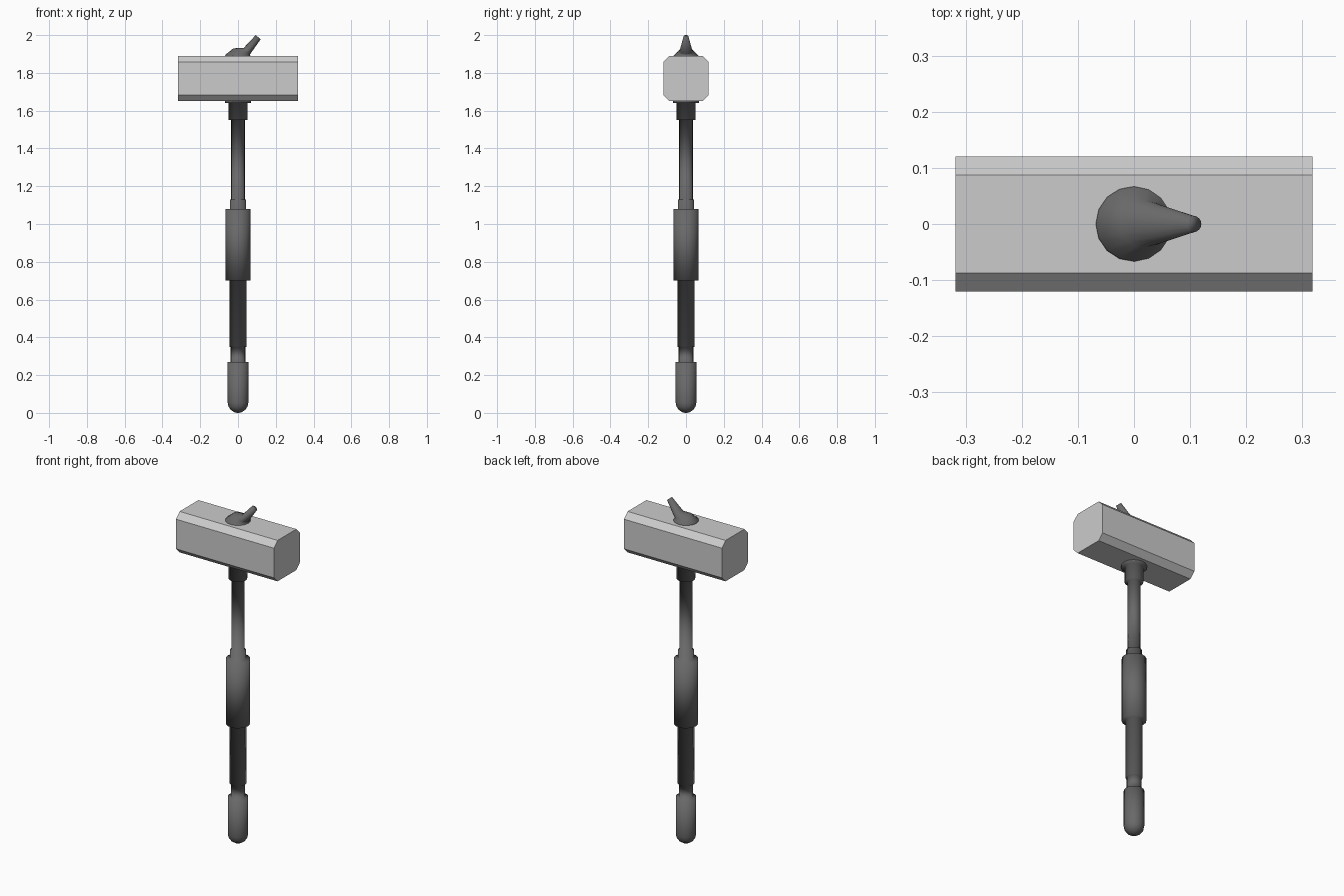
import bpy, bmesh
from math import sin, cos, pi

cube = bpy.data.objects.get("Cube")
if cube:
    bpy.data.objects.remove(cube, do_unlink=True)

SIDES = 16


def material(name, value):
    m = bpy.data.materials.new(name)
    m.use_nodes = True
    colour = (value, value, value, 1)
    m.diffuse_color = colour
    m.node_tree.nodes["Principled BSDF"].inputs["Base Color"].default_value = colour
    return m


def finish(bm, name, mat, smooth):
    bmesh.ops.recalc_face_normals(bm, faces=bm.faces)
    for f in bm.faces:
        f.smooth = smooth
    mesh = bpy.data.meshes.new(name)
    bm.to_mesh(mesh)
    bm.free()
    mesh.materials.append(mat)
    obj = bpy.data.objects.new(name, mesh)
    bpy.context.collection.objects.link(obj)
    return obj


def loft(name, rings, mat):
    """Skin elliptical rings, each given as (x0, z0, x1, z1, half width in y)."""
    bm = bmesh.new()
    loops = []
    for x0, z0, x1, z1, w in rings:
        loop = []
        for i in range(SIDES):
            a = 2 * pi * i / SIDES
            t = (1 + cos(a)) / 2
            loop.append(bm.verts.new((x0 + (x1 - x0) * t, w * sin(a), z0 + (z1 - z0) * t)))
        loops.append(loop)
    for low, high in zip(loops, loops[1:]):
        for i in range(SIDES):
            j = (i + 1) % SIDES
            bm.faces.new((low[i], low[j], high[j], high[i]))
    bm.faces.new(loops[0])
    bm.faces.new(loops[-1])
    return finish(bm, name, mat, True)


steel = material("pale steel", 0.6)
iron = material("dark iron", 0.14)

# Hammer head: long block with four chamfered edges
section = [(0.12, 0.087), (0.087, 0.12)]
section += [(-y, z) for y, z in reversed(section)]
section += [(-y, -z) for y, z in section]
bm = bmesh.new()
ends = [[bm.verts.new((x, y, 1.77 + z)) for y, z in section] for x in (-0.318, 0.318)]
for i in range(len(section)):
    j = (i + 1) % len(section)
    bm.faces.new((ends[0][i], ends[0][j], ends[1][j], ends[1][i]))
for end in ends:
    bm.faces.new(end)
finish(bm, "hammer_head", steel, False)

# Handle: one turned piece with rounded pommel, grip, sleeve, shaft and collar
profile = [(0.055 * sin(a), 0.055 * (1 - cos(a))) for a in (pi / 24, pi / 8, pi / 4, pi * 3 / 8)]
profile += [(0.055, 0.055), (0.055, 0.27), (0.039, 0.27), (0.039, 0.35),
            (0.045, 0.35), (0.045, 0.70), (0.066, 0.70), (0.066, 1.08),
            (0.043, 1.08), (0.043, 1.13), (0.036, 1.13), (0.036, 1.55),
            (0.05, 1.55), (0.05, 1.64), (0.069, 1.64), (0.069, 1.66)]
loft("handle", [(-r, z, r, z, r) for r, z in profile], iron)

# Top spike: domed base drawn out into a slanted, blunt point
loft("top_spike", [
    (-0.07, 1.885, 0.07, 1.885, 0.07),
    (-0.066, 1.896, 0.067, 1.89, 0.065),
    (-0.025, 1.93, 0.062, 1.895, 0.042),
    (0.03, 1.932, 0.065, 1.9, 0.034),
    (0.094, 2.0, 0.12, 1.978, 0.014),
], iron)
